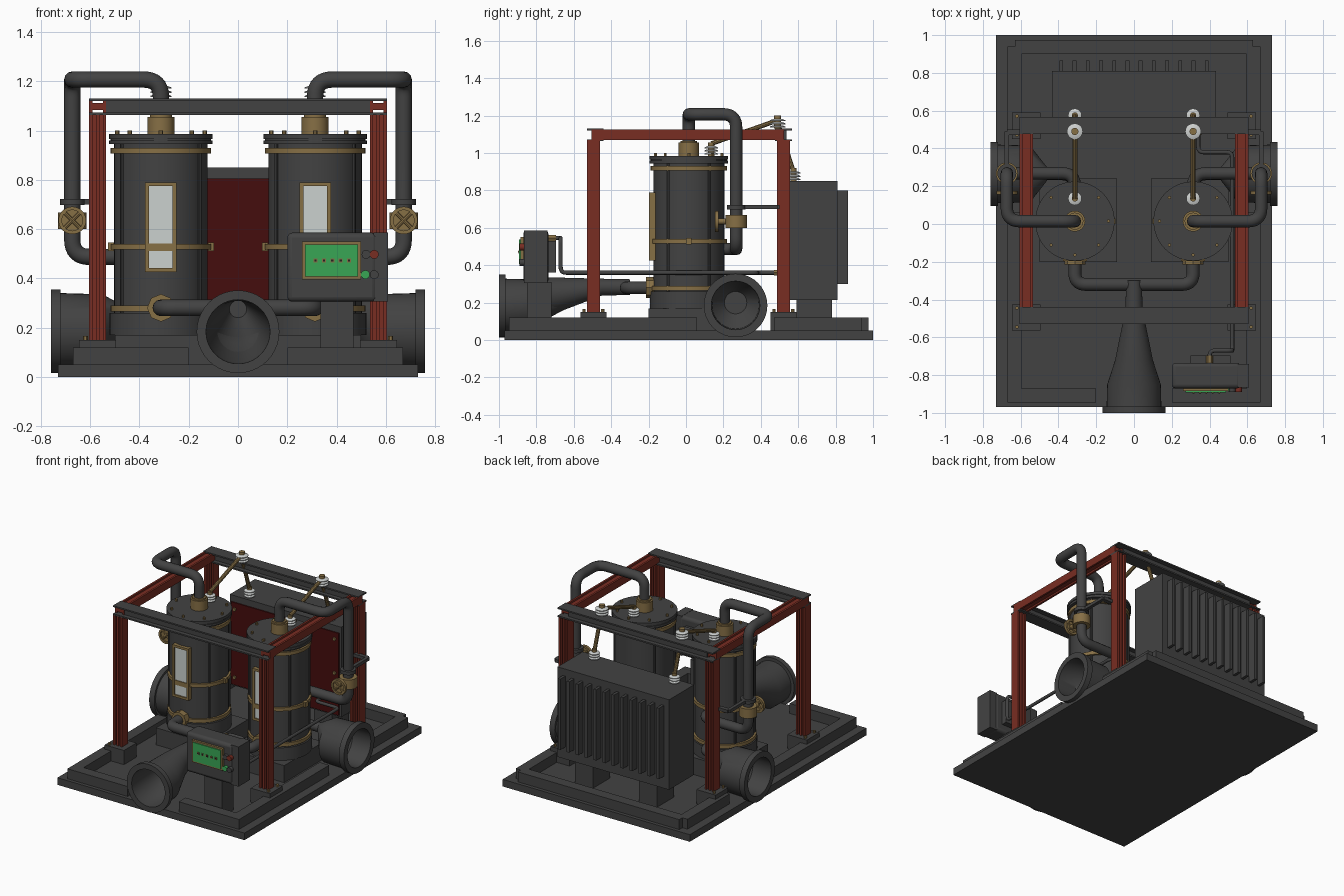
import bpy, bmesh, math
from mathutils import Vector

cube = bpy.data.objects.get("Cube")
if cube:
    bpy.data.objects.remove(cube)


def material(name, rgb):
    m = bpy.data.materials.new(name)
    m.use_nodes = True
    m.diffuse_color = (*rgb, 1)
    m.node_tree.nodes["Principled BSDF"].inputs["Base Color"].default_value = (*rgb, 1)
    return m


GREY = material("dark grey steel", (.055, .055, .055))
RED = material("red oxide", (.19, .026, .016))
MAROON = material("deep maroon", (.06, .004, .004))
BRASS = material("brass", (.24, .16, .06))
GREEN = material("screen green", (.04, .38, .09))
GLASS = material("pale glass", (.6, .64, .62))
WHITE = material("porcelain", (.62, .64, .63))
BLACK = material("black", (.015, .015, .015))


def finish(name, bm, mat):
    bmesh.ops.recalc_face_normals(bm, faces=bm.faces)
    me = bpy.data.meshes.new(name)
    bm.to_mesh(me)
    bm.free()
    me.materials.append(mat)
    me.shade_smooth()
    me.set_sharp_from_angle(angle=math.radians(35))
    ob = bpy.data.objects.new(name, me)
    bpy.context.scene.collection.objects.link(ob)
    return ob


def boxes(name, mat, *items, bevel=0):
    """One object from boxes given as (centre, size)."""
    bm = bmesh.new()
    for c, s in items:
        made = bmesh.ops.create_cube(bm, size=1)["verts"]
        bmesh.ops.scale(bm, vec=s, verts=made)
        bmesh.ops.translate(bm, vec=c, verts=made)
    ob = finish(name, bm, mat)
    if bevel:
        mod = ob.modifiers.new("bevel", "BEVEL")
        mod.width, mod.segments = bevel, 3
    return ob


def span(x0, x1, y0, y1, z0, z1):
    return (((x0 + x1) / 2, (y0 + y1) / 2, (z0 + z1) / 2),
            (abs(x1 - x0), abs(y1 - y0), abs(z1 - z0)))


def loft(name, mat, axis, rings, n=32):
    """Skin round rings (centre, radius) that all face along axis."""
    q = Vector(axis).to_track_quat("Z", "Y")
    bm = bmesh.new()
    loops = [[bm.verts.new(Vector(c) + q @ Vector((r * math.cos(a), r * math.sin(a), 0)))
              for a in (math.tau * i / n for i in range(n))] for c, r in rings]
    for a, b in zip(loops, loops[1:]):
        for i in range(n):
            j = (i + 1) % n
            bm.faces.new((a[i], a[j], b[j], b[i]))
    bm.faces.new(loops[0])
    bm.faces.new(loops[-1])
    return finish(name, bm, mat)


def rod(name, mat, p, q, r, n=24):
    return loft(name, mat, Vector(q) - Vector(p), [(p, r), (q, r)], n)


def pipe(name, mat, points, r, bend=.07):
    """Round pipe along points with rounded corners."""
    pts = [Vector(p) for p in points]
    path = [pts[0]]
    for a, b, c in zip(pts, pts[1:], pts[2:]):
        s = b + (a - b).normalized() * min(bend, (a - b).length * .49)
        e = b + (c - b).normalized() * min(bend, (c - b).length * .49)
        for i in range(9):
            t = i / 8
            path.append(s * (1 - t) ** 2 + b * (2 * t * (1 - t)) + e * t * t)
    path.append(pts[-1])
    cu = bpy.data.curves.new(name, "CURVE")
    cu.dimensions = "3D"
    cu.bevel_depth, cu.bevel_resolution, cu.use_fill_caps = r, 4, True
    sp = cu.splines.new("POLY")
    sp.points.add(len(path) - 1)
    for p, v in zip(sp.points, path):
        p.co = (*v, 1)
    sp.use_smooth = True
    cu.materials.append(mat)
    ob = bpy.data.objects.new(name, cu)
    bpy.context.scene.collection.objects.link(ob)


def insulator(name, x, y, z, r):
    rod(name + "_core", BRASS, (x, y, z), (x, y, z + .07), r * .45)
    for k in range(3):
        zk = z + .006 + k * .017
        loft(f"{name}_shed_{k}", WHITE, (0, 0, 1),
             [((x, y, zk), r), ((x, y, zk + .005), r), ((x, y, zk + .012), r * .6)], 20)


# Base plate and raised curb, open at the front and at the side pipes
boxes("base_plate", GREY, span(-.73, .73, -.97, 1, 0, .05))
curb = [span(-.63, .63, .9, .975, .05, .12)]
for s in (-1, 1):
    curb += [span(s * .2, s * .67, -.945, -.87, .05, .12),
             span(s * .595, s * .67, -.945, .06, .05, .12),
             span(s * .595, s * .67, .47, .94, .05, .12)]
boxes("base_curb", GREY, *curb)

# Frame of posts and beams
for s in (-1, 1):
    x = s * .57
    for end, y in (("front", -.495), ("back", .521)):
        boxes(f"{end}_post", RED, *[((x + d, y, .61), (.014, .068, .92)) for d in (-.028, 0, .028)],
              ((x, y, .61), (.06, .02, .92)))
        boxes(f"{end}_post_foot", GREY, span(x - .075, x + .075, y - .07, y + .07, .05, .15))
        for dy in (-.05, .05):
            rod("foot_bolt", BRASS, (x + s * .05, y + dy, .15), (x + s * .05, y + dy, .165), .01, 6)
    boxes("side_beam", RED, *[((x + d, .01, 1.0975), (.014, 1.03, .055)) for d in (-.028, .028)],
          ((x, .01, 1.0975), (.06, 1.03, .03)))
for end, y in (("front", -.485), ("back", .522)):
    boxes(f"{end}_beam", GREY, ((0, y, 1.068), (1.21, .09, .01)), ((0, y, 1.125), (1.21, .09, .01)),
          ((0, y, 1.0965), (1.08, .03, .06)))

# Two tanks with their piping
TY = .015
for s in (-1, 1):
    x = s * .313
    boxes("tank_plinth", GREY, span(s * .09, s * .5, -.2, .24, .05, .17))
    loft("tank_body", GREY, (0, 0, 1), [((x, TY, z), r) for z, r in
         ((.17, .208), (.26, .208), (.26, .19), (.945, .19), (.945, .21), (.96, .21),
          (.96, .204), (.965, .204), (.965, .21), (.985, .21))], 48)
    for z in (.278, .528, .918):
        loft("tank_band", BRASS, (0, 0, 1), [((x, TY, z + d), r) for d, r in
             ((-.012, .185), (-.012, .204), (.012, .204), (.012, .185))], 48)
    boxes("band_clips", BRASS, *[((x + d, TY, .528), (.025, .03, .035)) for d in (-.203, .203)])
    for k in range(8):
        a = math.tau * k / 8
        c, d = math.cos(a), math.sin(a)
        rod("lid_bolt", BRASS, (x + .178 * c, TY + .178 * d, .985),
            (x + .178 * c, TY + .178 * d, 1.0), .009, 6)
    for k in range(4):
        a = math.radians(35 + 55 * (k % 2) * 2) + math.pi * (k // 2)
        px, py = x + .192 * math.cos(a), TY + .192 * math.sin(a)
        rod("tank_rib", GREY, (px, py, .26), (px, py, .945), .008, 8)

    # Sight window
    boxes("window_frame", BRASS, *[span(x + d - .008, x + d + .008, -.197, -.14, .425, .79)
          for d in (-.056, .056)],
          *[span(x - .06, x + .06, -.197, -.14, z - .008, z + .008) for z in (.433, .782)],
          span(x - .06, x + .06, -.193, -.15, .51, .542))
    boxes("window_glass", GLASS, span(x - .05, x + .05, -.188, -.18, .435, .78))

    # Outlet pipe over the frame and down to the valve
    px, py = s * .673, .268
    loft("top_collar", BRASS, (0, 0, 1), [((x, TY, z), r) for z, r in
         ((.985, .055), (1.055, .055), (1.055, .045), (1.065, .045))], 24)
    pipe("outlet_pipe", GREY, [(x, TY, 1.0), (x, TY, 1.207), (px, TY, 1.207), (px, py, 1.207),
         (px, py, .487), (x, py, .487), (x, .1, .487)], .033)
    rod("valve_body", BRASS, (px, py, .6), (px, py, .668), .058)
    rod("valve_stem", BRASS, (px, py, .635), (px, .165, .635), .016)
    loft("valve_wheel_rim", BRASS, (0, 1, 0), [((px, y, .635), r) for y, r in
         ((.165, .042), (.155, .042), (.155, .056), (.175, .056), (.175, .042), (.165, .042))])
    for a in (45, 135):
        v = Vector((math.cos(math.radians(a)), 0, math.sin(math.radians(a)))) * .045
        c = Vector((px, .165, .635))
        rod("valve_wheel_spoke", BRASS, c - v, c + v, .008, 8)
    rod("pipe_clamp", GREY, (px, py, .698), (px, py, .722), .05)
    boxes("pipe_bracket", GREY, span(px - .012, px + .012, py, .49, .7, .722),
          span(px, s * .57, .47, .5, .7, .722))

    # Large flanged side pipe with reducer
    loft("side_pipe", GREY, (1, 0, 0), [((s * t, .265, z), r) for t, z, r in
         ((.46, .25, .035), (.55, .185, .15), (.72, .185, .155), (.72, .185, .17), (.76, .185, .17),
          (.76, .185, .13), (.62, .185, .125), (.54, .2, .06))], 40)
    pipe("side_feed", GREY, [(s * .48, .265, .25), (x, .265, .25), (x, .1, .25)], .033)

    # Front feed arm with coupling
    pipe("front_feed", GREY, [(0, -.32, .28), (x, -.32, .28), (x, -.1, .28)], .034, .06)
    rod("feed_coupling", BRASS, (x, -.215, .28), (x, -.17, .28), .056, 8)

    # Porcelain insulators joined by brass bars
    insulator("tank_insulator", x, .135, .985, .036)
    insulator("beam_insulator", x, .49, 1.13, .042)
    insulator("radiator_insulator", x, .575, .85, .036)
    rod("tank_bar", BRASS, (x, .135, 1.05), (x, .49, 1.175), .013, 10)
    rod("radiator_bar", BRASS, (x, .575, .9), (x, .49, 1.16), .013, 10)

# Front flanged inlet with off-centre reducer
loft("front_inlet", GREY, (0, 1, 0), [((0, y, z), r) for y, z, r in
     ((-.3, .283, .042), (-.45, .283, .045), (-.72, .235, .1), (-.85, .183, .142), (-.965, .183, .145),
      (-.965, .183, .168), (-1, .183, .168), (-1, .183, .13), (-.85, .183, .125), (-.5, .275, .035))], 40)

# Finned radiator at the back
boxes("radiator_body", GREY, span(-.435, .435, .53, .81, .215, .85))
boxes("radiator_front_panel", MAROON, span(-.42, .42, .522, .531, .225, .805))
boxes("radiator_fins", GREY, *[span(i * .07 - .395, i * .07 - .375, .8, .865, .3, .8) for i in range(12)])
boxes("radiator_legs", GREY, *[span(x - .07, x + .07, .59, .78, .05, .22) for x in (-.25, .25)])
for x in (-.39, .39):
    for z in (.28, .52, .76):
        rod("panel_bolt", BRASS, (x, .51, z), (x, .525, z), .012, 6)

# Control box on its stand
boxes("control_box", GREY, span(.2, .565, -.87, -.735, .305, .585), bevel=.02)
boxes("control_box_side", GREY, span(.55, .61, -.865, -.74, .305, .585))
boxes("control_box_back", GREY, span(.3, .51, -.74, -.695, .36, .53))
boxes("control_stand", GREY, span(.335, .47, -.85, -.72, .05, .31))
boxes("screen_frame", BRASS, span(.26, .5, -.885, -.865, .395, .55))
boxes("screen", GREEN, span(.272, .488, -.892, -.884, .407, .538))
boxes("screen_marks", BRASS, *[((.315 + i * .034, -.893, .472), (.016, .006, .016)) for i in range(5)])
boxes("screen_mark_centres", BLACK, *[((.315 + i * .034, -.896, .472), (.009, .004, .009)) for i in range(5)])
for name, mat, x, z in (("red_knob", RED, .553, .497), ("green_knob", GREEN, .517, .415),
                        ("grey_knob", GREY, .52, .497), ("lower_knob", GREY, .553, .415)):
    rod(name, mat, (x, -.89, z), (x, -.86, z), .018, 16)

# Cable conduit from the control box to the radiator
pipe("conduit", GREY, [(.4, -.73, .545), (.4, -.67, .545), (.52, -.67, .545), (.52, -.67, .36),
                       (.52, .38, .36), (.34, .38, .36), (.34, .53, .36)], .011, .03)
rod("conduit_nut", BRASS, (.4, -.735, .545), (.4, -.695, .545), .018, 6)
rod("conduit_end_nut", BRASS, (.34, .47, .36), (.34, .525, .36), .018, 6)
